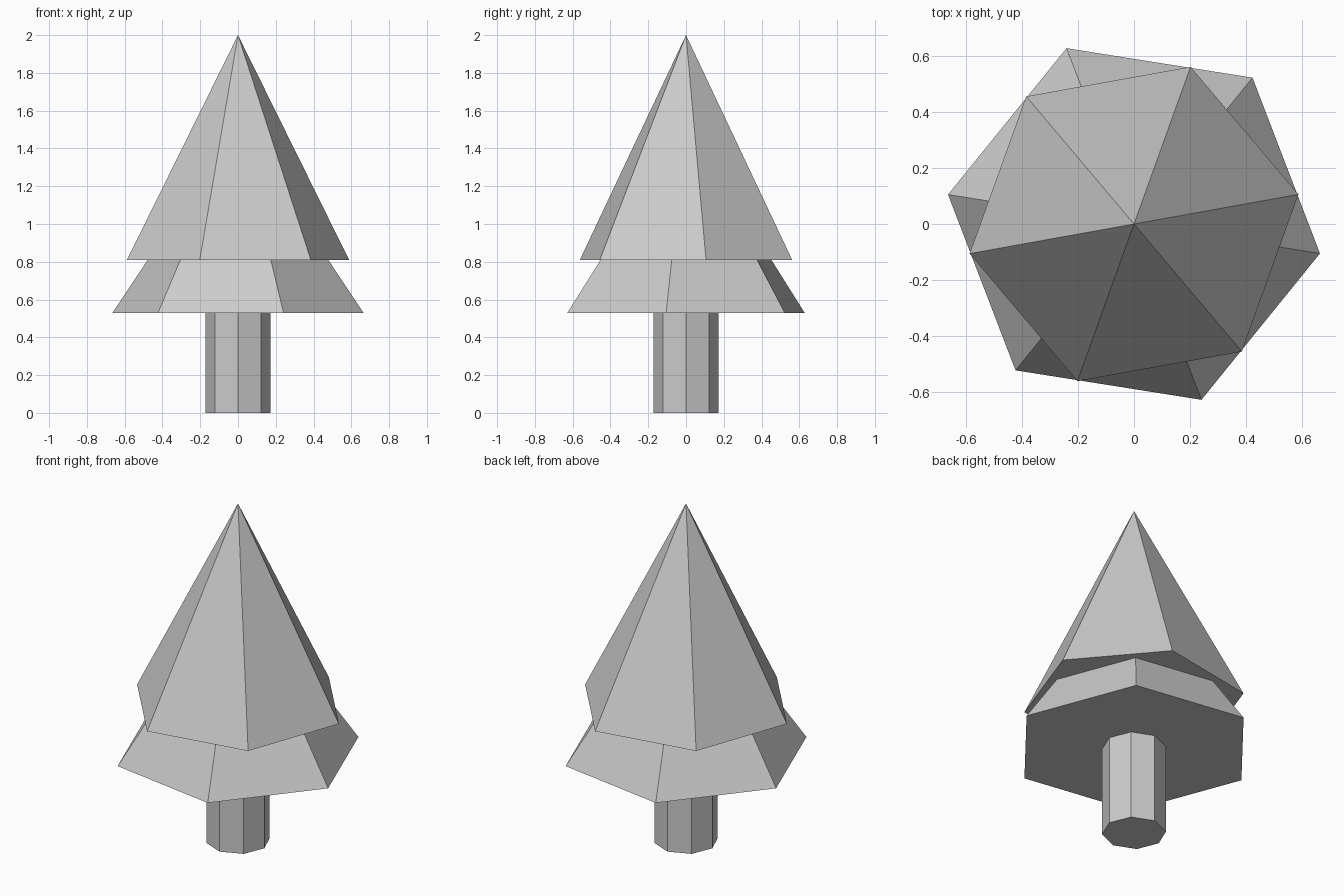
import bpy, bmesh
from math import sin, cos, radians, pi

if "Cube" in bpy.data.objects:
    bpy.data.objects.remove(bpy.data.objects["Cube"])


def tapered(name, sides, radius, z0, z1, angle, pointed):
    """Flat-faced closed prism or pyramid with its first corner at the given angle."""
    bm = bmesh.new()

    def ring(z):
        return [bm.verts.new((radius * cos(radians(angle) + 2 * pi * i / sides),
                              radius * sin(radians(angle) + 2 * pi * i / sides), z))
                for i in range(sides)]

    base = ring(z0)
    bm.faces.new(base[::-1])
    if pointed:
        tip = bm.verts.new((0, 0, z1))
        for i in range(sides):
            bm.faces.new((base[i], base[(i + 1) % sides], tip))
    else:
        top = ring(z1)
        bm.faces.new(top)
        for i in range(sides):
            j = (i + 1) % sides
            bm.faces.new((base[i], base[j], top[j], top[i]))
    mesh = bpy.data.meshes.new(name)
    bm.to_mesh(mesh)
    bm.free()
    obj = bpy.data.objects.new(name, mesh)
    bpy.context.collection.objects.link(obj)
    return obj


# Trunk, running slightly into the foliage
tapered("trunk", 8, 0.173, 0.0, 0.6, 0, False)
# Two foliage tiers, twisted against each other
tapered("lower_foliage", 6, 0.674, 0.528, 1.53, -9, True)
tapered("upper_foliage", 6, 0.598, 0.809, 2.0, 10.2, True)
